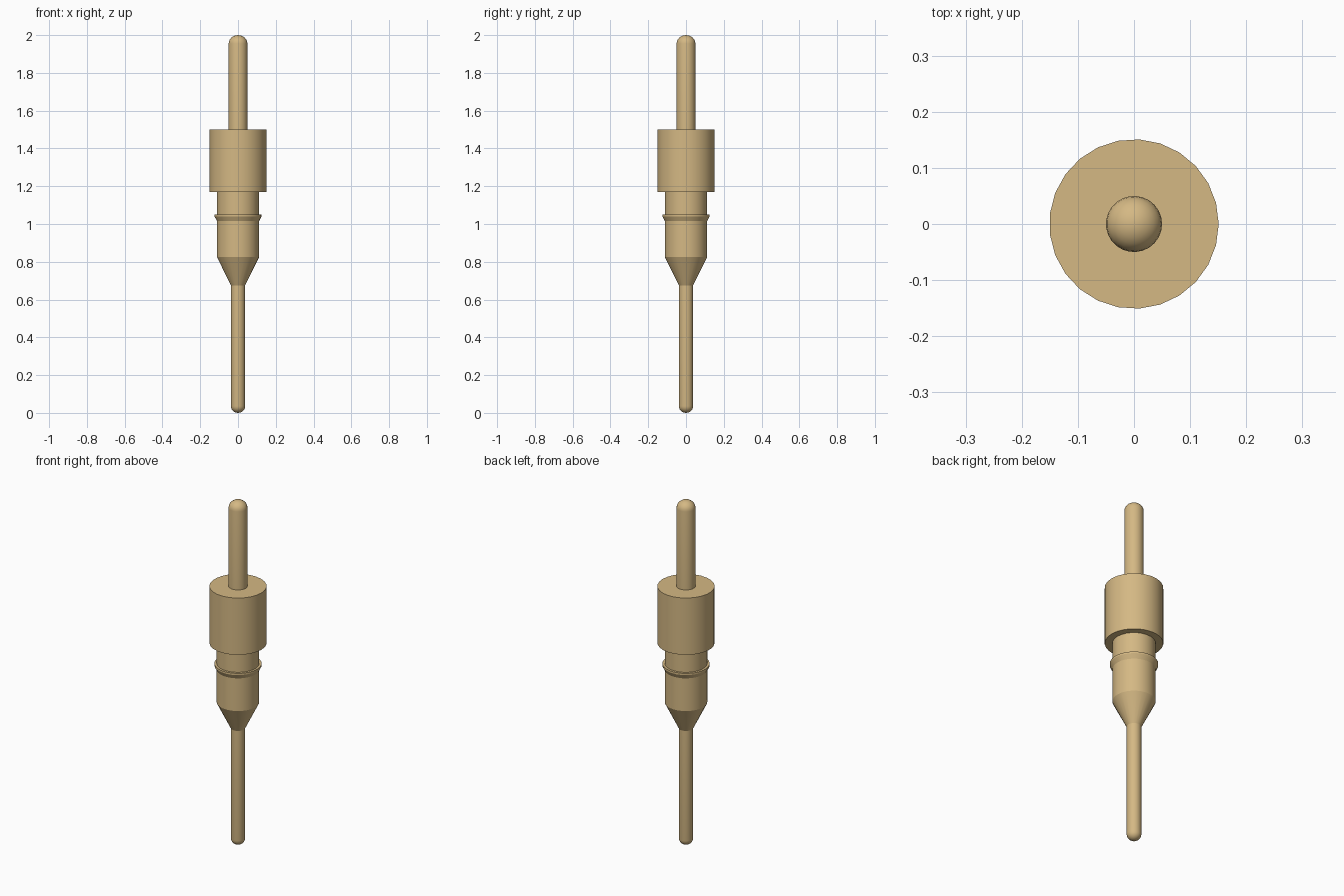
import bpy, bmesh
from math import sin, cos, pi, radians

cube = bpy.data.objects.get("Cube")
if cube:
    bpy.data.objects.remove(cube, do_unlink=True)

SIDES = 25

brass = bpy.data.materials.new("brass")
brass.use_nodes = True
color = (0.66, 0.48, 0.23, 1)
brass.diffuse_color = color
brass.node_tree.nodes["Principled BSDF"].inputs["Base Color"].default_value = color


def dome(radius, height, base, direction, steps=6):
    """Quarter-round profile from the rim at base to the pole."""
    angles = [i * pi / 2 / steps for i in range(steps)]
    pts = [(radius * cos(a), base + direction * height * sin(a)) for a in angles]
    return pts + [(0, base + direction * height)]


def lathe(name, profile):
    """Spin a bottom-to-top (radius, z) profile around the z axis."""
    bm = bmesh.new()
    rings = []
    for r, z in profile:
        n = SIDES if r > 0 else 1
        rings.append([bm.verts.new((r * cos(2 * pi * i / SIDES),
                                    r * sin(2 * pi * i / SIDES), z)) for i in range(n)])
    for low, high in zip(rings, rings[1:]):
        for i in range(SIDES):
            j = (i + 1) % SIDES
            corners = [low[i % len(low)], low[j % len(low)],
                       high[j % len(high)], high[i % len(high)]]
            bm.faces.new(list(dict.fromkeys(corners)))
    bmesh.ops.recalc_face_normals(bm, faces=bm.faces)
    mesh = bpy.data.meshes.new(name)
    bm.to_mesh(mesh)
    bm.free()
    mesh.materials.append(brass)
    obj = bpy.data.objects.new(name, mesh)
    bpy.context.collection.objects.link(obj)
    bpy.ops.object.select_all(action='DESELECT')
    obj.select_set(True)
    bpy.context.view_layer.objects.active = obj
    bpy.ops.object.shade_smooth_by_angle(angle=radians(25))
    return obj


# One turned pin: rounded tail, taper, barrel with retaining barb, collar, rounded tip
tail = dome(0.038, 0.036, 0.036, -1)[::-1]
barrel = [(0.038, 0.675), (0.112, 0.825), (0.112, 1.015)]
barb = [(0.125, 1.04), (0.125, 1.05), (0.112, 1.05)]
collar = [(0.112, 1.17), (0.151, 1.17), (0.151, 1.5), (0.05, 1.5)]
tip = dome(0.05, 0.045, 1.955, 1)
lathe("contact_pin", tail + barrel + barb + collar + tip)
